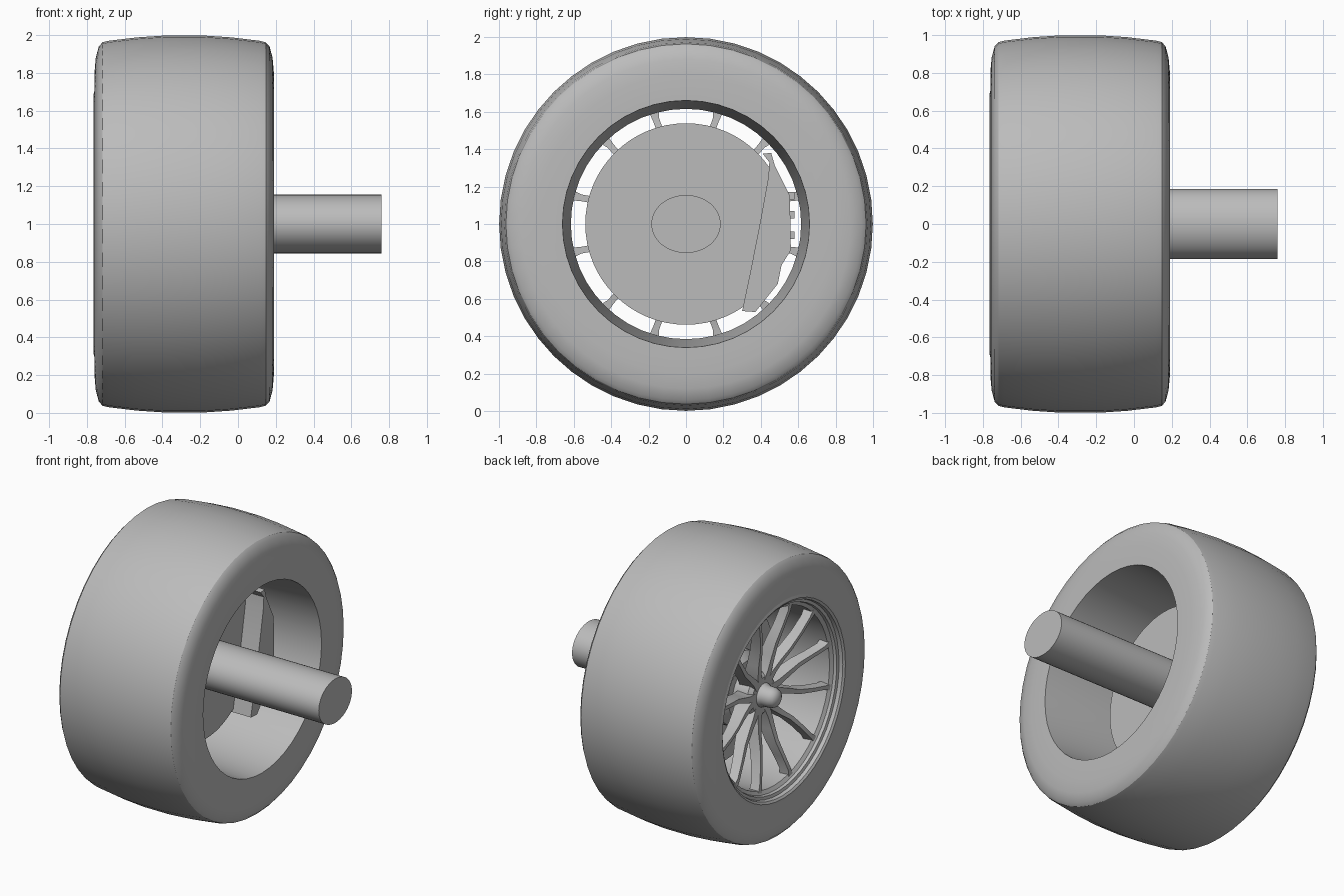
import bpy, bmesh, math
from mathutils import Vector

cube = bpy.data.objects.get("Cube")
if cube:
    bpy.data.objects.remove(cube)

grey = bpy.data.materials.new("plain_grey")
grey.use_nodes = True
COLOR = (0.5, 0.5, 0.5, 1)
grey.diffuse_color = COLOR
grey.node_tree.nodes["Principled BSDF"].inputs["Base Color"].default_value = COLOR
AXIS = Vector((0, 0, 1))


def finish(bm, name, angle=30):
    bmesh.ops.remove_doubles(bm, verts=bm.verts, dist=1e-5)
    bmesh.ops.recalc_face_normals(bm, faces=bm.faces)
    mesh = bpy.data.meshes.new(name)
    bm.to_mesh(mesh)
    bm.free()
    obj = bpy.data.objects.new(name, mesh)
    bpy.context.collection.objects.link(obj)
    mesh.materials.append(grey)
    bpy.ops.object.select_all(action="DESELECT")
    obj.select_set(True)
    bpy.context.view_layer.objects.active = obj
    bpy.ops.object.shade_smooth_by_angle(angle=math.radians(angle))
    return obj


def revolve(name, profile, steps=48, closed=True, angle=30):
    """Spin an (x, radius) profile about the wheel axis."""
    bm = bmesh.new()
    verts = [bm.verts.new((x, 0, 1 + r)) for x, r in profile]
    pairs = list(zip(verts, verts[1:]))
    if closed:
        pairs.append((verts[-1], verts[0]))
    edges = [bm.edges.new(p) for p in pairs]
    bmesh.ops.spin(bm, geom=verts + edges, cent=AXIS, axis=(1, 0, 0),
                   angle=math.tau, steps=steps)
    return finish(bm, name, angle)


def sweep(bm, sections):
    """Join successive four-corner sections into a capped bar."""
    rings = [[bm.verts.new(c) for c in s] for s in sections]
    for a, b in zip(rings, rings[1:]):
        for i in range(4):
            j = (i + 1) % 4
            bm.faces.new((a[i], a[j], b[j], b[i]))
    bm.faces.new(rings[0])
    bm.faces.new(rings[-1])


def extrude_outline(name, outline, x0, x1):
    """Extrude a (y, z) outline along the wheel axis."""
    bm = bmesh.new()
    face = bm.faces.new([bm.verts.new((x0, y, 1 + z)) for y, z in outline])
    res = bmesh.ops.extrude_face_region(bm, geom=[face])
    moved = [v for v in res["geom"] if isinstance(v, bmesh.types.BMVert)]
    bmesh.ops.translate(bm, verts=moved, vec=(x1 - x0, 0, 0))
    return finish(bm, name, 25)


# Tyre: one half of the tread profile, mirrored about its middle
MID = -0.285
half = [(0.475, 0.69), (0.475, 0.8), (0.468, 0.88), (0.452, 0.94), (0.432, 0.962),
        (0.4, 0.97), (0.25, 0.988), (0.1, 0.998)]
tread = [(MID + d, r) for d, r in half] + [(MID - d, r) for d, r in reversed(half)]
revolve("tyre", tread)

# Rim barrel with stepped outer lip
revolve("rim_barrel", [(0.19, 0.7), (0.19, 0.66), (-0.6, 0.615), (-0.69, 0.615),
                       (-0.705, 0.64), (-0.725, 0.645), (-0.73, 0.665),
                       (-0.755, 0.67), (-0.765, 0.685), (-0.76, 0.705)])

# Forked spokes: (radial, sideways, half width, front x, depth)
PATH = [(0.04, 0.01, 0.035, -0.6, 0.12), (0.16, 0.028, 0.03, -0.615, 0.11),
        (0.25, 0.06, 0.025, -0.63, 0.09), (0.34, 0.096, 0.021, -0.65, 0.08),
        (0.45, 0.12, 0.018, -0.675, 0.07), (0.56, 0.14, 0.018, -0.695, 0.065),
        (0.625, 0.16, 0.032, -0.7, 0.07)]
bm = bmesh.new()
for k in range(6):
    a = k * math.tau / 6
    out = Vector((0, math.cos(a), math.sin(a)))
    side = Vector((0, -math.sin(a), math.cos(a)))
    for s in (1, -1):
        sections = []
        for r, t, w, x, d in PATH:
            base = AXIS + out * r + side * (s * t)
            sections.append([base + side * w * 0.75 + Vector((x, 0, 0)),
                             base - side * w * 0.75 + Vector((x, 0, 0)),
                             base - side * w + Vector((x + d, 0, 0)),
                             base + side * w + Vector((x + d, 0, 0))])
        sweep(bm, sections)
finish(bm, "spokes")

# Hub, domed centre nut and brake bell
revolve("hub", [(-0.46, 0), (-0.46, 0.15), (-0.58, 0.15), (-0.605, 0.125),
                (-0.61, 0)], 32, False)
revolve("centre_nut", [(-0.6, 0), (-0.6, 0.085), (-0.63, 0.07), (-0.68, 0.068),
                       (-0.71, 0.055), (-0.725, 0.03), (-0.73, 0)], 24, False, 45)
revolve("brake_bell", [(-0.3, 0), (-0.3, 0.27), (-0.42, 0.25), (-0.47, 0.2),
                       (-0.47, 0)], 40, False)

# Brake disc
revolve("brake_disc", [(-0.25, 0), (-0.25, 0.538), (-0.31, 0.538), (-0.31, 0)],
        64, False)

# Brake caliper straddling the disc, with small bridge pads
inner = [(0.30, -0.465), (0.345, -0.25), (0.4, 0.03), (0.44, 0.25), (0.445, 0.33),
         (0.41, 0.375)]
outer = [(0.455, 0.38), (0.475, 0.31), (0.555, 0.15), (0.56, -0.14), (0.51, -0.22),
         (0.49, -0.32), (0.37, -0.47)]
extrude_outline("brake_caliper", inner + outer, -0.42, -0.11)
for i, z in enumerate((-0.06, 0.05, 0.15)):
    extrude_outline(f"caliper_pad_{i + 1}",
                    [(0.53, z - 0.02), (0.58, z - 0.02), (0.58, z + 0.02), (0.53, z + 0.02)],
                    -0.38, -0.2)

# Axle with a slightly flattened section
axle = revolve("axle", [(-0.3, 0), (-0.3, 1), (0.76, 1), (0.76, 0)], 48, False)
for v in axle.data.vertices:
    v.co.y *= 0.185
    v.co.z = 1 + (v.co.z - 1) * 0.155
